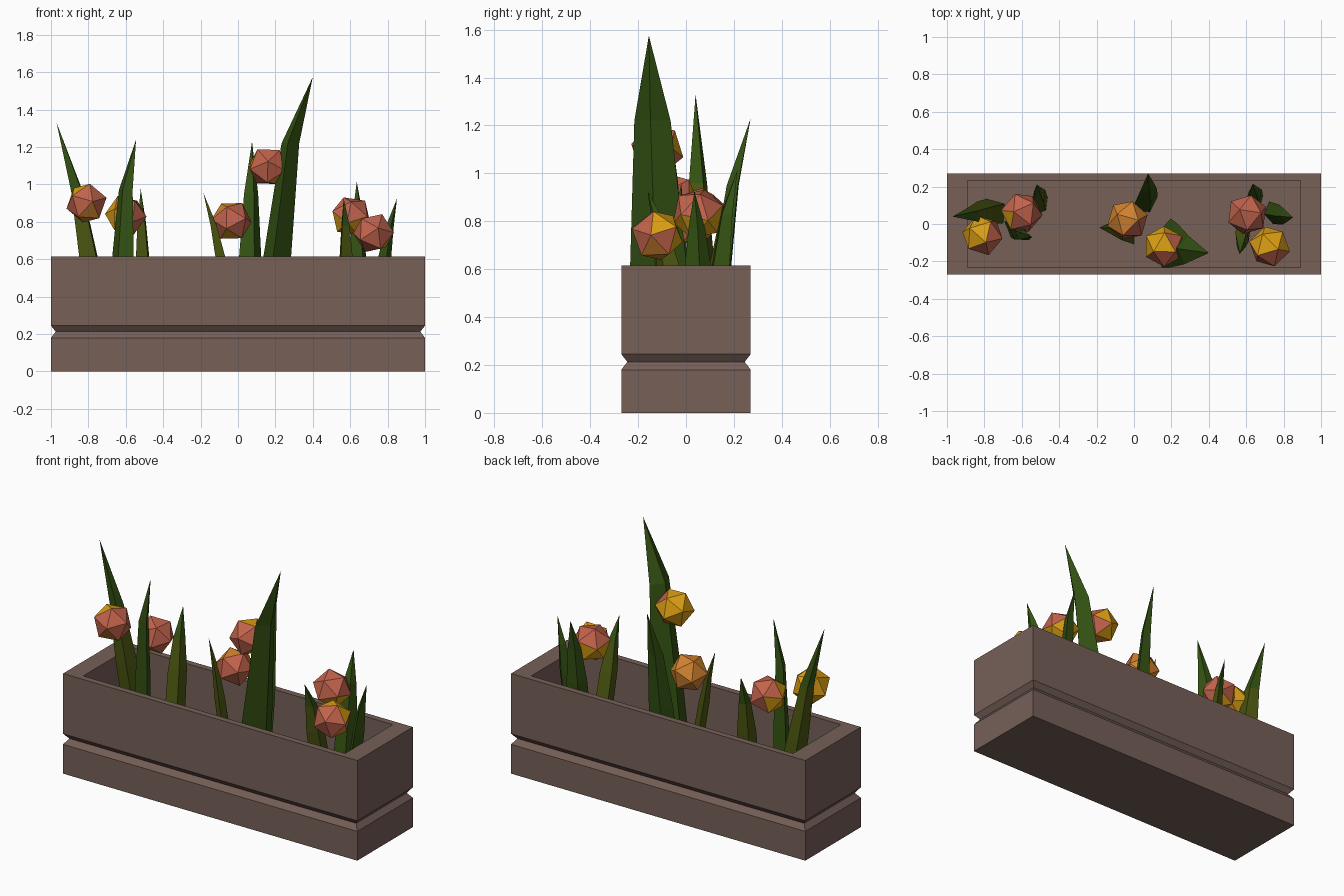
import bpy, bmesh, math
from mathutils import Vector, Euler

if "Cube" in bpy.data.objects:
    bpy.data.objects.remove(bpy.data.objects["Cube"])


def material(name, rgb):
    m = bpy.data.materials.new(name)
    m.diffuse_color = (*rgb, 1)
    m.use_nodes = True
    m.node_tree.nodes["Principled BSDF"].inputs["Base Color"].default_value = m.diffuse_color
    return m


BROWN = material("brown_planter", (0.18, 0.115, 0.097))
GREEN = material("leaf_green", (0.034, 0.083, 0.006))
OLIVE = material("leaf_olive", (0.068, 0.092, 0.005))
RED = material("bud_red", (0.54, 0.125, 0.072))
ORANGE = material("bud_orange", (0.66, 0.23, 0.03))
YELLOW = material("bud_yellow", (0.72, 0.35, 0.007))


def finish(bm, name, mats):
    bmesh.ops.recalc_face_normals(bm, faces=bm.faces)
    me = bpy.data.meshes.new(name)
    bm.to_mesh(me)
    bm.free()
    for m in mats:
        me.materials.append(m)
    ob = bpy.data.objects.new(name, me)
    bpy.context.collection.objects.link(ob)
    return ob


def skin(bm, rings):
    """Join consecutive four-point rings with quads."""
    rows = [[bm.verts.new(p) for p in r] for r in rings]
    for a, b in zip(rows, rows[1:]):
        for i in range(4):
            j = (i + 1) % 4
            bm.faces.new((a[i], a[j], b[j], b[i]))
    return rows


# Planter box: outer wall with V groove, rim, inner wall and floor
bm = bmesh.new()
profile = [(1, .27, 0), (1, .27, .18), (.975, .245, .213), (1, .27, .245),
           (1, .27, .615), (.89, .232, .615), (.89, .232, .3)]
rows = skin(bm, [[(-x, -y, z), (x, -y, z), (x, y, z), (-x, y, z)] for x, y, z in profile])
bm.faces.new(rows[0])
bm.faces.new(rows[-1])
finish(bm, "planter_box", [BROWN])


# Leaves: bent four-sided blades
def leaf(name, base, kink, tip, w, t, angle, olive_below):
    base, kink, tip = Vector(base), Vector(kink), Vector(tip)
    root = base + (base - kink) * ((base.z - .3) / (kink.z - base.z))
    a = math.radians(angle)
    u = Vector((math.cos(a), math.sin(a), 0))
    v = Vector((-u.y, u.x, 0))

    def ring(c, s):
        return [c + u * w * s, c + v * t * s, c - u * w * s, c - v * t * s]

    bm = bmesh.new()
    rows = skin(bm, [ring(root, 1.1), ring(base, 1), ring(kink, .64)])
    top = bm.verts.new(tip)
    for i in range(4):
        bm.faces.new((rows[-1][i], rows[-1][(i + 1) % 4], top))
    bm.faces.new(rows[0])
    for f in bm.faces:
        f.material_index = int(f.calc_center_median().z < olive_below)
    finish(bm, name, [GREEN, OLIVE])


Z = .615
leaves = [
    ((-.80, .06, Z), (-.86, .05, .96), (-.97, .04, 1.33), .072, .06, 125, .85),
    ((-.615, -.045, Z), (-.60, -.06, .97), (-.545, -.07, 1.24), .07, .045, -35, 0),
    ((-.51, .14, Z), (-.515, .165, .80), (-.52, .21, .975), .055, .035, 50, .75),
    ((.21, -.115, Z), (.28, -.14, 1.22), (.40, -.155, 1.575), .12, .075, 80, 0),
    ((.065, .15, Z), (.07, .195, .95), (.075, .27, 1.23), .068, .045, 30, 0),
    ((-.095, -.04, Z), (-.13, -.03, .78), (-.185, -.02, .955), .052, .03, -60, 2),
    ((.578, -.075, Z), (.575, -.11, .78), (.565, -.16, .925), .055, .04, 60, .72),
    ((.64, .145, Z), (.64, .17, .83), (.635, .215, 1.015), .058, .04, 40, 0),
    ((.785, .05, Z), (.81, .045, .77), (.85, .035, .925), .055, .035, 100, 0),
]
for i, spec in enumerate(leaves, 1):
    leaf(f"leaf_{i}", *spec)


# Flower buds: icosahedra with one side in a second colour, and an accent side
def bud(name, loc, side, side_col, accent, rot):
    bm = bmesh.new()
    bmesh.ops.create_icosphere(bm, subdivisions=1, radius=.112)
    bm.transform(Euler([math.radians(r) for r in rot]).to_matrix().to_4x4())
    bm.normal_update()
    side, accent = Vector(side).normalized(), Vector(accent).normalized()
    for f in bm.faces:
        if f.normal.dot(side) > .15:
            f.material_index = 1
        elif f.normal.dot(accent) > .6:
            f.material_index = 2
    bmesh.ops.translate(bm, verts=bm.verts, vec=loc)
    other = ORANGE if side_col is YELLOW else YELLOW
    finish(bm, name, [RED, side_col, other])


buds = [
    ((-.81, -.06, .90), (-.5, .85, .2), YELLOW, (0, -.4, -.9), (20, 10, 0)),
    ((-.60, .06, .835), (-.7, -.2, -.7), YELLOW, (-.3, .3, -.9), (40, 25, 10)),
    ((-.035, .02, .805), (-.55, .7, .45), ORANGE, (0, -.1, -1), (10, 30, 20)),
    ((.16, -.12, 1.095), (-.65, .7, .3), YELLOW, (0, .3, -1), (35, 15, 45)),
    ((.605, .05, .83), (-.1, .1, -1), YELLOW, (0, 0, -1), (15, 40, 30)),
    ((.725, -.12, .74), (-.15, .9, .4), YELLOW, (.3, .5, -.8), (25, 5, 60)),
]
for i, spec in enumerate(buds, 1):
    bud(f"flower_bud_{i}", *spec)
